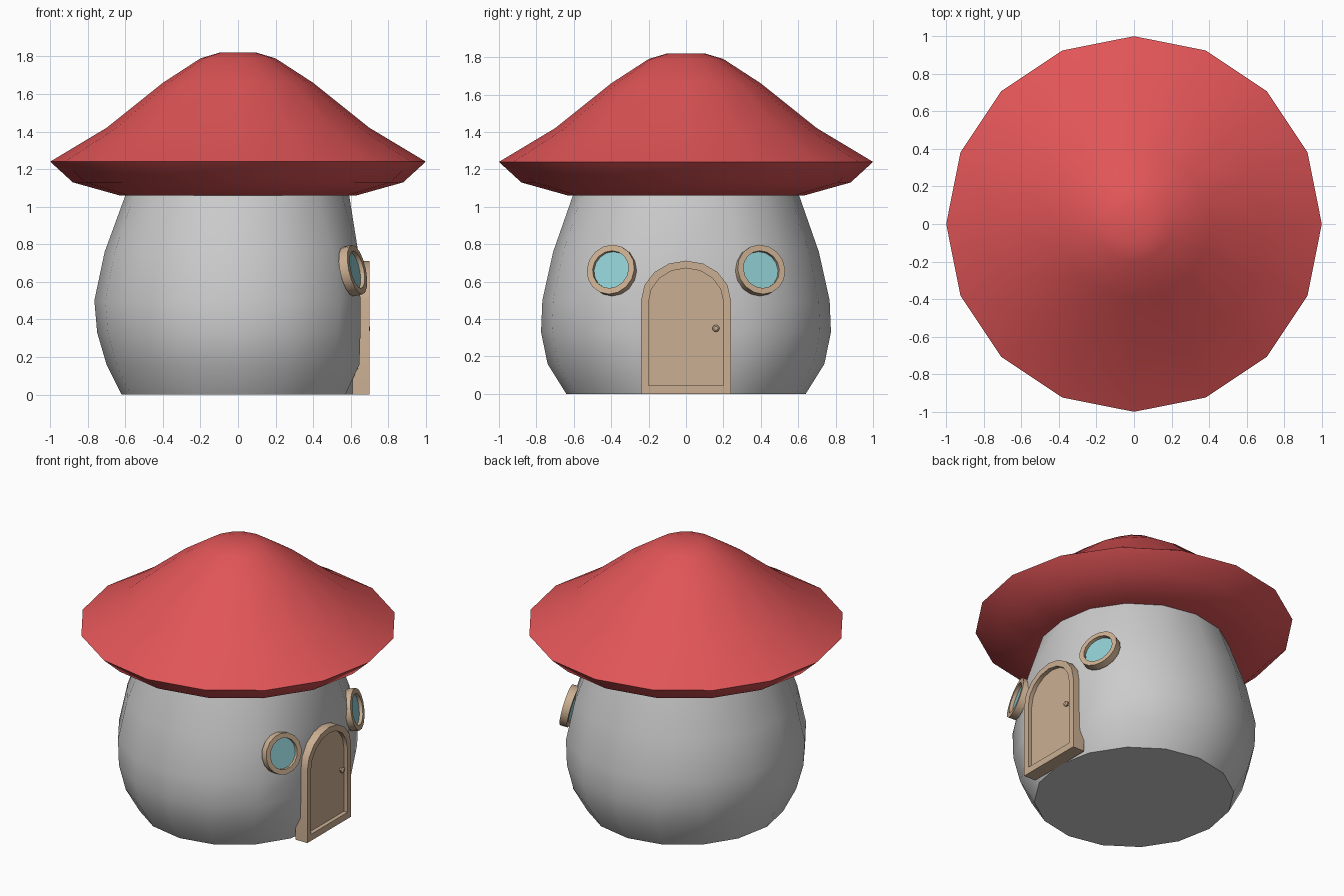
import bpy, bmesh
from math import cos, sin, pi, radians
from mathutils import Matrix

if "Cube" in bpy.data.objects:
    bpy.data.objects.remove(bpy.data.objects["Cube"])


def material(name, rgb):
    m = bpy.data.materials.new(name)
    m.diffuse_color = (*rgb, 1)
    m.use_nodes = True
    m.node_tree.nodes["Principled BSDF"].inputs["Base Color"].default_value = m.diffuse_color
    return m


RED = material("red", (0.75, 0.09, 0.095))
WOOD = material("wood", (0.60, 0.43, 0.29))
GLASS = material("glass", (0.28, 0.62, 0.65))


def loft(name, loops, mat=None, first=True, last=True, closed=False, matrix=None):
    """Skin a sequence of equal-length point loops."""
    bm = bmesh.new()
    rings = [[bm.verts.new(p) for p in loop] for loop in loops]
    pairs = list(zip(rings, rings[1:])) + ([(rings[-1], rings[0])] if closed else [])
    for a, b in pairs:
        for i in range(len(a)):
            j = (i + 1) % len(a)
            bm.faces.new((a[i], a[j], b[j], b[i]))
    if first and not closed:
        bm.faces.new(rings[0])
    if last and not closed:
        bm.faces.new(rings[-1])
    bmesh.ops.recalc_face_normals(bm, faces=bm.faces)
    mesh = bpy.data.meshes.new(name)
    bm.to_mesh(mesh)
    bm.free()
    ob = bpy.data.objects.new(name, mesh)
    bpy.context.collection.objects.link(ob)
    if mat:
        mesh.materials.append(mat)
    if matrix:
        ob.matrix_world = matrix
    bpy.ops.object.select_all(action='DESELECT')
    ob.select_set(True)
    bpy.context.view_layer.objects.active = ob
    bpy.ops.object.shade_smooth_by_angle(angle=radians(40))
    return ob


def ring(rx, ry, z, xmax=9, n=16):
    return [(min(rx * cos(2 * pi * i / n), xmax), ry * sin(2 * pi * i / n), z)
            for i in range(n)]


# Mushroom cap roof
cap = [(0.63, 1.06), (0.88, 1.13), (1.0, 1.24), (0.7, 1.42),
       (0.4, 1.66), (0.2, 1.79), (0.1, 1.82)]
loft("cap_roof", [ring(r, r, z) for r, z in cap], RED)

# Stalk walls, flattened on the door side: rx, ry, z, x limit
walls = [(0.62, 0.64, 0, 0.64), (0.70, 0.74, 0.16, 0.65), (0.75, 0.775, 0.33, 0.652),
         (0.765, 0.768, 0.5, 0.652), (0.71, 0.71, 0.76, 0.64),
         (0.60, 0.605, 1.06, 0.592), (0.58, 0.58, 1.12, 0.57)]
loft("stalk_walls", [ring(*w) for w in walls])


# Arched door with recessed panel
def arch(x, half, z0, spring, top, n=8):
    pts = [(x, -half, z0), (x, half, z0)]
    return pts + [(x, half * cos(pi * i / n), spring + (top - spring) * sin(pi * i / n))
                  for i in range(n + 1)]


outer = (0.24, 0, 0.5, 0.712)
inner = (0.2, 0.045, 0.49, 0.672)
loft("door", [arch(0.61, *outer), arch(0.70, *outer),
              arch(0.70, *inner), arch(0.672, *inner)], WOOD)

# Door knob
knob = [(0.009, 0), (0.009, 0.012), (0.018, 0.017), (0.019, 0.026), (0.011, 0.033)]
loft("door_knob", [ring(r, r, z, n=12) for r, z in knob], WOOD,
     matrix=Matrix.Translation((0.67, 0.16, 0.35)) @ Matrix.Rotation(pi / 2, 4, 'Y'))

# Round windows either side of the door
frame = [(0.135, -0.025), (0.135, 0.025), (0.102, 0.025), (0.102, -0.025)]
for side, s in (("left", -1), ("right", 1)):
    mx = (Matrix.Translation((0.612, 0.395 * s, 0.66))
          @ Matrix.Rotation(radians(20 * s), 4, 'Z')
          @ Matrix.Rotation(radians(78), 4, 'Y'))
    loft(f"window_frame_{side}", [ring(r, r, z) for r, z in frame], WOOD,
         closed=True, matrix=mx)
    loft(f"window_glass_{side}", [ring(0.103, 0.103, z) for z in (-0.02, 0.002)],
         GLASS, matrix=mx)
